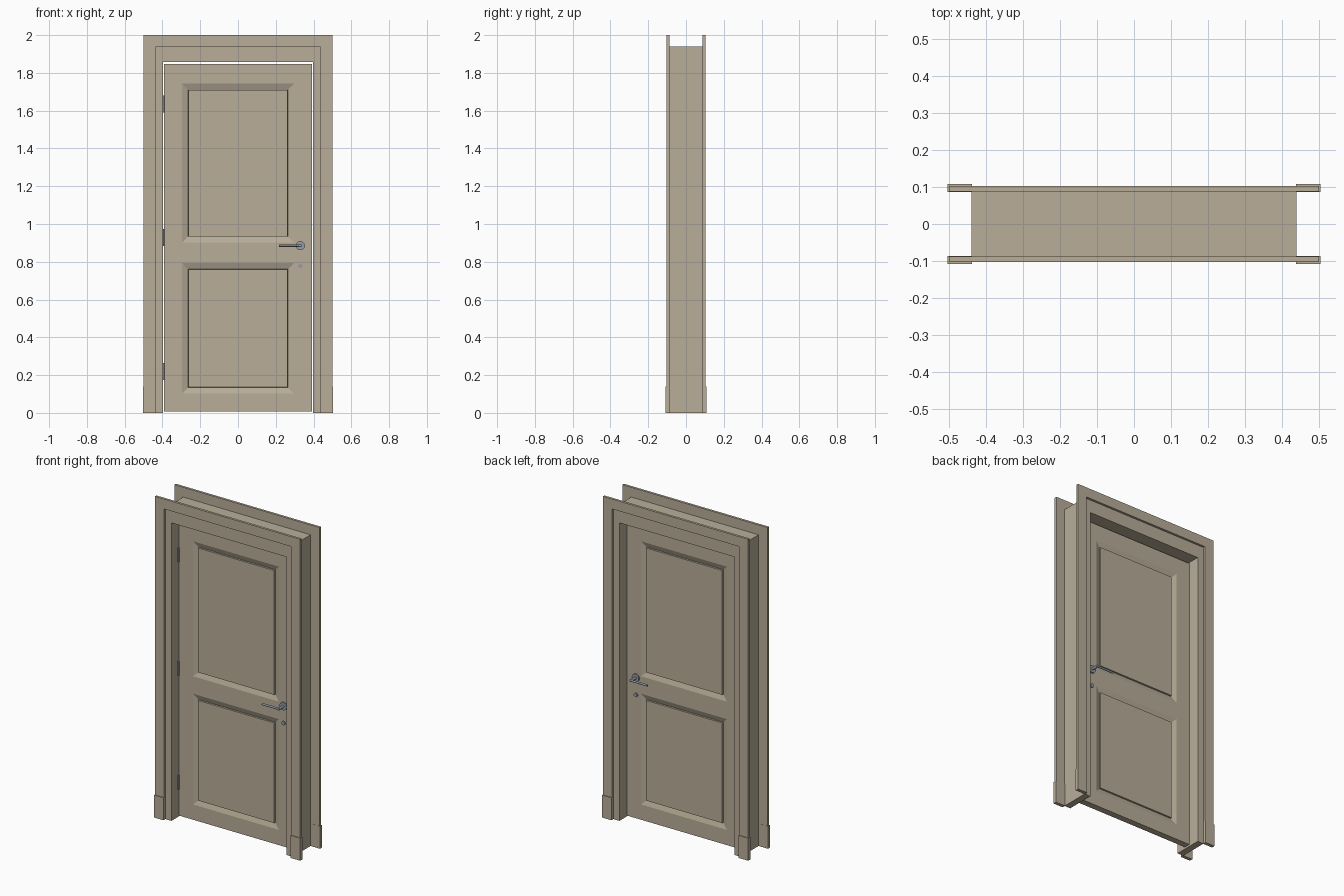
import bpy, bmesh
from math import pi
from mathutils import Matrix, Vector

if "Cube" in bpy.data.objects:
    bpy.data.objects.remove(bpy.data.objects["Cube"])


def material(name, color):
    m = bpy.data.materials.new(name)
    m.diffuse_color = (*color, 1)
    m.use_nodes = True
    m.node_tree.nodes["Principled BSDF"].inputs["Base Color"].default_value = m.diffuse_color
    return m


PAINT = material("warm_paint", (0.48, 0.42, 0.32))
STEEL = material("steel", (0.30, 0.34, 0.39))


def finish(name, bm, mat, mirror=None):
    bmesh.ops.recalc_face_normals(bm, faces=bm.faces[:])
    me = bpy.data.meshes.new(name)
    bm.to_mesh(me)
    bm.free()
    me.materials.append(mat)
    ob = bpy.data.objects.new(name, me)
    bpy.context.collection.objects.link(ob)
    if mirror:
        mod = ob.modifiers.new("mirror", 'MIRROR')
        mod.use_axis = mirror
        mod.use_mirror_merge = False
    return ob


def arch(name, outer, top_out, inner, top_in, y0, y1, mirror=None):
    """Door-shaped U outline extruded along y."""
    pts = [(-outer, 0), (-outer, top_out), (outer, top_out), (outer, 0),
           (inner, 0), (inner, top_in), (-inner, top_in), (-inner, 0)]
    bm = bmesh.new()
    v = [bm.verts.new((x, y0, z)) for x, z in pts]
    # left leg, head and right leg with mitred corners
    for a, b in ((0, 7), (1, 6), (2, 5)):
        bm.faces.new((v[a], v[a + 1], v[b - 1], v[b]))
    res = bmesh.ops.extrude_face_region(bm, geom=bm.faces[:])
    moved = [g for g in res["geom"] if isinstance(g, bmesh.types.BMVert)]
    bmesh.ops.translate(bm, verts=moved, vec=(0, y1 - y0, 0))
    return finish(name, bm, PAINT, mirror)


def add_rod(bm, center, axis, radius, length, sides=16):
    rot = Vector((0, 0, 1)).rotation_difference(Vector(axis)).to_matrix().to_4x4()
    bmesh.ops.create_cone(bm, cap_ends=True, segments=sides, radius1=radius,
                          radius2=radius, depth=length,
                          matrix=Matrix.Translation(center) @ rot)


def smooth(ob):
    bpy.ops.object.select_all(action='DESELECT')
    ob.select_set(True)
    bpy.context.view_layer.objects.active = ob
    bpy.ops.object.shade_smooth_by_angle(angle=pi / 6)


# Jamb lining the wall opening, and casing on both wall faces
arch("jamb", 0.439, 1.939, 0.397, 1.857, -0.089, 0.089)
arch("casing", 0.5, 2.0, 0.438, 1.938, -0.103, -0.088, (False, True, False))

# Plinth blocks at the four casing feet
bm = bmesh.new()
bmesh.ops.create_cube(bm, size=1, matrix=Matrix.Translation((0.471, -0.0975, 0.07))
                      @ Matrix.Diagonal((0.066, 0.021, 0.14, 1)))
finish("plinth_block", bm, PAINT, (True, True, False))

# Door leaf: a gridded slab with raised-and-fielded panels on both faces
xs = [-0.392, -0.296, 0.296, 0.392]
zs = [0.008, 0.103, 0.793, 0.902, 1.743, 1.847]
HALF = 0.02
bm = bmesh.new()
grid = [[bm.verts.new((x, -HALF, z)) for z in zs] for x in xs]
for i in range(3):
    for j in range(5):
        bm.faces.new((grid[i][j], grid[i + 1][j], grid[i + 1][j + 1], grid[i][j + 1]))
res = bmesh.ops.extrude_face_region(bm, geom=bm.faces[:])
moved = [g for g in res["geom"] if isinstance(g, bmesh.types.BMVert)]
bmesh.ops.translate(bm, verts=moved, vec=(0, 2 * HALF, 0))
bmesh.ops.recalc_face_normals(bm, faces=bm.faces[:])
bm.normal_update()
panels = [f for f in bm.faces if abs(f.normal.y) > 0.9 and f.calc_area() > 0.3]
bmesh.ops.inset_individual(bm, faces=panels, thickness=0.046, depth=-0.012)
bmesh.ops.inset_individual(bm, faces=panels, thickness=0.0005, depth=0.011)
finish("door_leaf", bm, PAINT)

# Lever handle: rose, neck, lever; mirrored to the back face
bm = bmesh.new()
add_rod(bm, (0.33, -0.024, 0.885), (0, 1, 0), 0.024, 0.01, 24)
add_rod(bm, (0.33, -0.047, 0.885), (0, 1, 0), 0.008, 0.056)
add_rod(bm, (0.276, -0.070, 0.885), (1, 0, 0), 0.006, 0.120)
smooth(finish("lever_handle", bm, STEEL, (False, True, False)))

# Key escutcheon below the handle
bm = bmesh.new()
add_rod(bm, (0.33, -0.023, 0.778), (0, 1, 0), 0.012, 0.008, 20)
smooth(finish("key_escutcheon", bm, STEEL, (False, True, False)))

# Hinge barrels on the front, left side
for n, z in enumerate((0.218, 0.928, 1.635), 1):
    bm = bmesh.new()
    add_rod(bm, (-0.394, -0.023, z), (0, 0, 1), 0.005, 0.09, 12)
    smooth(finish(f"hinge_{n}", bm, STEEL))
